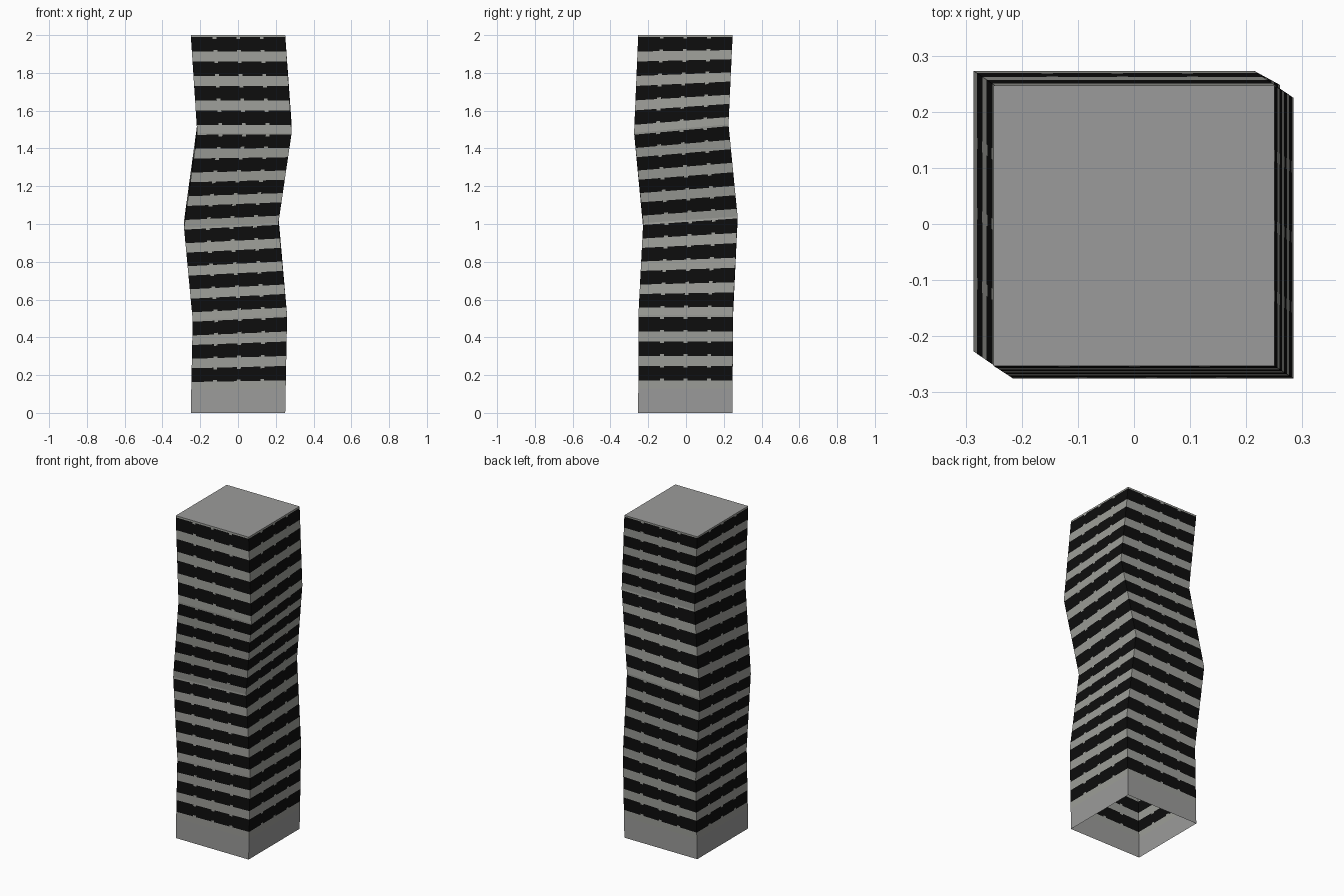
import bpy, bmesh
from mathutils import Vector

if "Cube" in bpy.data.objects:
    bpy.data.objects.remove(bpy.data.objects["Cube"])

H = 0.25          # half width of the square plan
FLOORS = 4        # floors per leaning section

# Section joints: centre x, centre y, height, tilt along x, tilt along y
JOINTS = [
    (0.0, -0.003, 0.0, 0.0, 0.0),
    (0.01, -0.002, 0.505, 0.05, 0.0),
    (-0.036, 0.023, 1.01, 0.05, 0.07),
    (0.034, -0.025, 1.505, 0.0, 0.09),
    (0.0, -0.003, 2.0, 0.0, 0.0),
]
CORNERS = [(-1, -1), (1, -1), (1, 1), (-1, 1)]


def material(name, rgb):
    m = bpy.data.materials.new(name)
    m.diffuse_color = (*rgb, 1.0)
    m.use_nodes = True
    m.node_tree.nodes["Principled BSDF"].inputs["Base Color"].default_value = m.diffuse_color
    return m


MATS = [material("wall concrete", (0.335, 0.34, 0.315)),
        material("plain concrete", (0.33, 0.33, 0.325)),
        material("window black", (0.004, 0.004, 0.004))]


def joint_corner(j, c):
    cx, cy, cz, tx, ty = JOINTS[j]
    sx, sy = CORNERS[c % 4]
    return Vector((cx + sx * H, cy + sy * H, cz + (tx * sx + ty * sy) * H))


# Column breaks: four windows with narrow mullion columns between them
COLS = [0.0]
for k in (0.25, 0.5, 0.75):
    COLS += [k - 0.02, k + 0.02]
COLS.append(1.0)
# Row breaks in one floor: sill, window band with notch rows, lintel
ROWS = [0.0, 0.33, 0.40, 0.85, 0.92, 1.0]


def finish(bm, name):
    bmesh.ops.remove_doubles(bm, verts=bm.verts, dist=1e-5)
    me = bpy.data.meshes.new(name)
    bm.to_mesh(me)
    bm.free()
    for m in MATS:
        me.materials.append(m)
    ob = bpy.data.objects.new(name, me)
    bpy.context.collection.objects.link(ob)


# Outer walls: leaning sheets, open at the bottom
bm = bmesh.new()
for j in range(4):
    for side in range(4):
        a, b = joint_corner(j, side), joint_corner(j, side + 1)
        d, c = joint_corner(j + 1, side), joint_corner(j + 1, side + 1)

        def at(u, v):
            return bm.verts.new(a.lerp(b, u).lerp(d.lerp(c, u), v))

        for f in range(FLOORS):
            ground = j == 0 and f == 0
            for r in range(5):
                v0, v1 = (f + ROWS[r]) / FLOORS, (f + ROWS[r + 1]) / FLOORS
                for k in range(7):
                    u0, u1 = COLS[k], COLS[k + 1]
                    face = bm.faces.new((at(u0, v0), at(u1, v0),
                                         at(u1, v1), at(u0, v1)))
                    notch = k % 2 == 1 and r in (1, 3)
                    if ground:
                        face.material_index = 1
                    elif r in (1, 2, 3) and not notch:
                        face.material_index = 2
finish(bm, "tower_walls")

# Flat roof
bm = bmesh.new()
roof = bm.faces.new([bm.verts.new(joint_corner(4, c)) for c in range(4)])
roof.material_index = 1
finish(bm, "roof")
